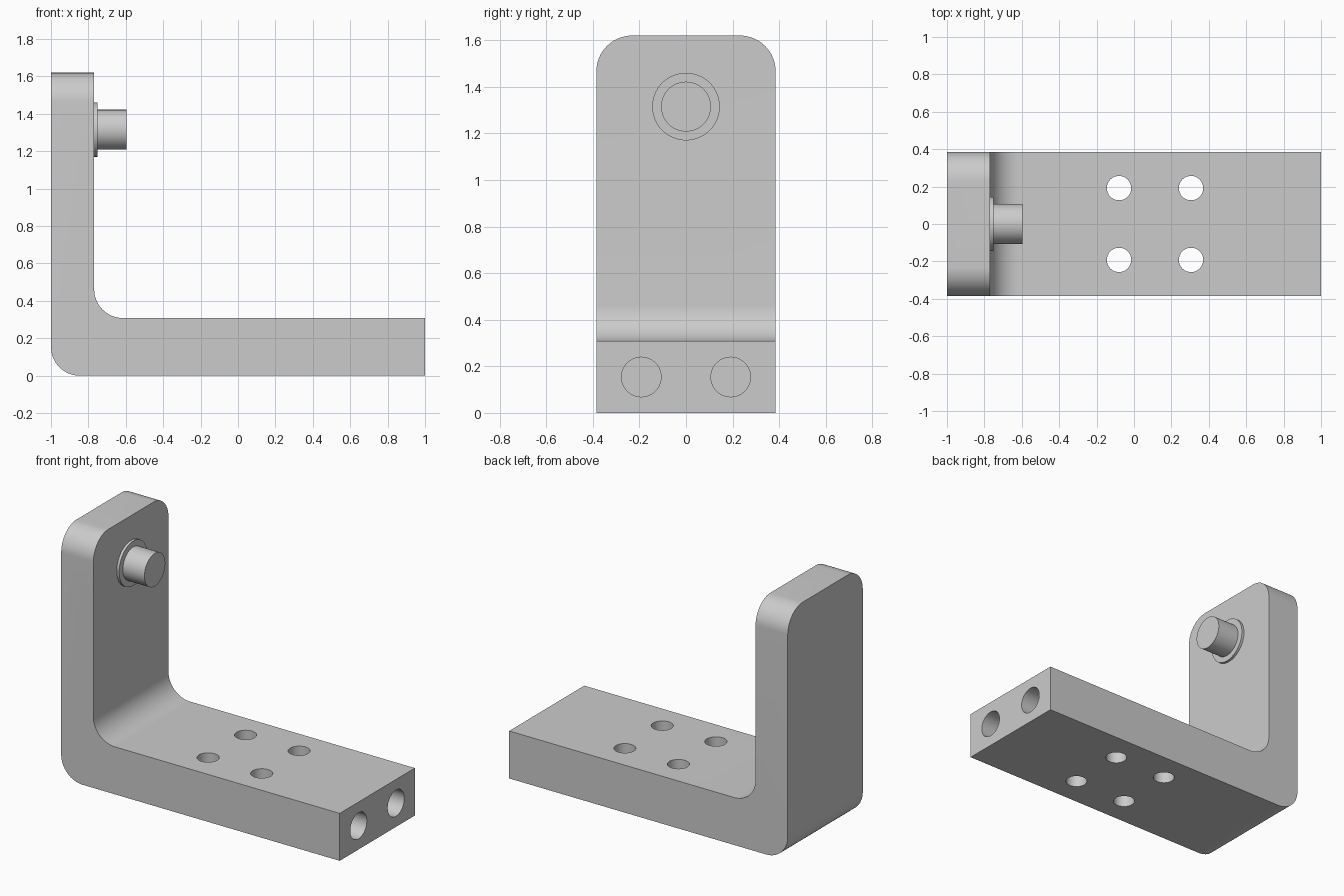
import bpy, bmesh
from math import pi, cos, sin
from mathutils import Matrix, Vector

old = bpy.data.objects.get("Cube")
if old:
    bpy.data.objects.remove(old, do_unlink=True)

grey = bpy.data.materials.new("light_grey")
grey.use_nodes = True
grey.diffuse_color = (0.6, 0.6, 0.6, 1)
grey.node_tree.nodes["Principled BSDF"].inputs["Base Color"].default_value = (0.6, 0.6, 0.6, 1)

HALF_W, BASE_T, WALL_T, TOP, R = 0.385, 0.308, 0.231, 1.62, 0.154


def make_object(name, bm):
    bmesh.ops.recalc_face_normals(bm, faces=bm.faces)
    mesh = bpy.data.meshes.new(name)
    bm.to_mesh(mesh)
    bm.free()
    mesh.materials.append(grey)
    obj = bpy.data.objects.new(name, mesh)
    bpy.context.collection.objects.link(obj)
    return obj


def arc(cx, cz, start, end, steps=16):
    angles = [start + (end - start) * i / steps for i in range(steps + 1)]
    return [(cx + R * cos(a), cz + R * sin(a)) for a in angles]


def prism(name, points, to_3d, depth):
    bm = bmesh.new()
    face = bm.faces.new([bm.verts.new(to_3d(*p)) for p in points])
    out = bmesh.ops.extrude_face_region(bm, geom=[face])
    bmesh.ops.translate(bm, vec=Vector(depth),
                        verts=[v for v in out["geom"] if isinstance(v, bmesh.types.BMVert)])
    return make_object(name, bm)


def add_cylinder(bm, radius, start, end):
    start, end = Vector(start), Vector(end)
    axis = end - start
    turn = axis.to_track_quat('Z', 'Y').to_matrix().to_4x4()
    bmesh.ops.create_cone(bm, cap_ends=True, segments=64, radius1=radius, radius2=radius,
                          depth=axis.length, matrix=Matrix.Translation((start + end) / 2) @ turn)


def boolean(target, cutter, operation):
    mod = target.modifiers.new(cutter.name, 'BOOLEAN')
    mod.object, mod.operation, mod.solver = cutter, operation, 'EXACT'
    bpy.context.view_layer.objects.active = target
    bpy.ops.object.modifier_apply(modifier=mod.name)
    bpy.data.objects.remove(cutter, do_unlink=True)


# L-shaped bracket with a rounded heel and an inner fillet
wall_x = -1 + WALL_T
profile = [(1, 0), (1, BASE_T)]
profile += arc(wall_x + R, BASE_T + R, 1.5 * pi, pi)
profile += [(wall_x, TOP), (-1, TOP)]
profile += arc(-1 + R, R, pi, 1.5 * pi)
bracket = prism("bracket", profile, lambda x, z: (x, -HALF_W, z), (0, 2 * HALF_W, 0))

# Rounded top corners of the upright
outline = [(-HALF_W, -0.1), (HALF_W, -0.1)]
outline += arc(HALF_W - R, TOP - R, 0, pi / 2)
outline += arc(R - HALF_W, TOP - R, pi / 2, pi)
rounding = prism("rounding_cutter", outline, lambda y, z: (-1.1, y, z), (2.2, 0, 0))
boolean(bracket, rounding, 'INTERSECT')

# Through holes in the base and blind holes in its end
for name, radius, spans in (
    ("through_hole_cutter", 0.065, [((x, y, -0.1), (x, y, 0.5))
                                    for x in (-0.08, 0.305) for y in (-0.192, 0.192)]),
    ("end_hole_cutter", 0.085, [((0.62, y, BASE_T / 2), (1.1, y, BASE_T / 2))
                                for y in (-0.192, 0.192)]),
):
    bm = bmesh.new()
    for start, end in spans:
        add_cylinder(bm, radius, start, end)
    boolean(bracket, make_object(name, bm), 'DIFFERENCE')

# Collar and pin on the inside of the upright
parts = [bracket]
for name, radius, x0, x1 in (("pin_collar", 0.145, wall_x - 0.02, -0.752),
                             ("pin", 0.107, wall_x - 0.02, -0.597)):
    bm = bmesh.new()
    add_cylinder(bm, radius, (x0, 0, 1.315), (x1, 0, 1.315))
    parts.append(make_object(name, bm))

# Smooth curved walls, sharp edges
bpy.ops.object.select_all(action='DESELECT')
for obj in parts:
    obj.select_set(True)
bpy.context.view_layer.objects.active = bracket
bpy.ops.object.shade_smooth_by_angle(angle=pi / 6)
